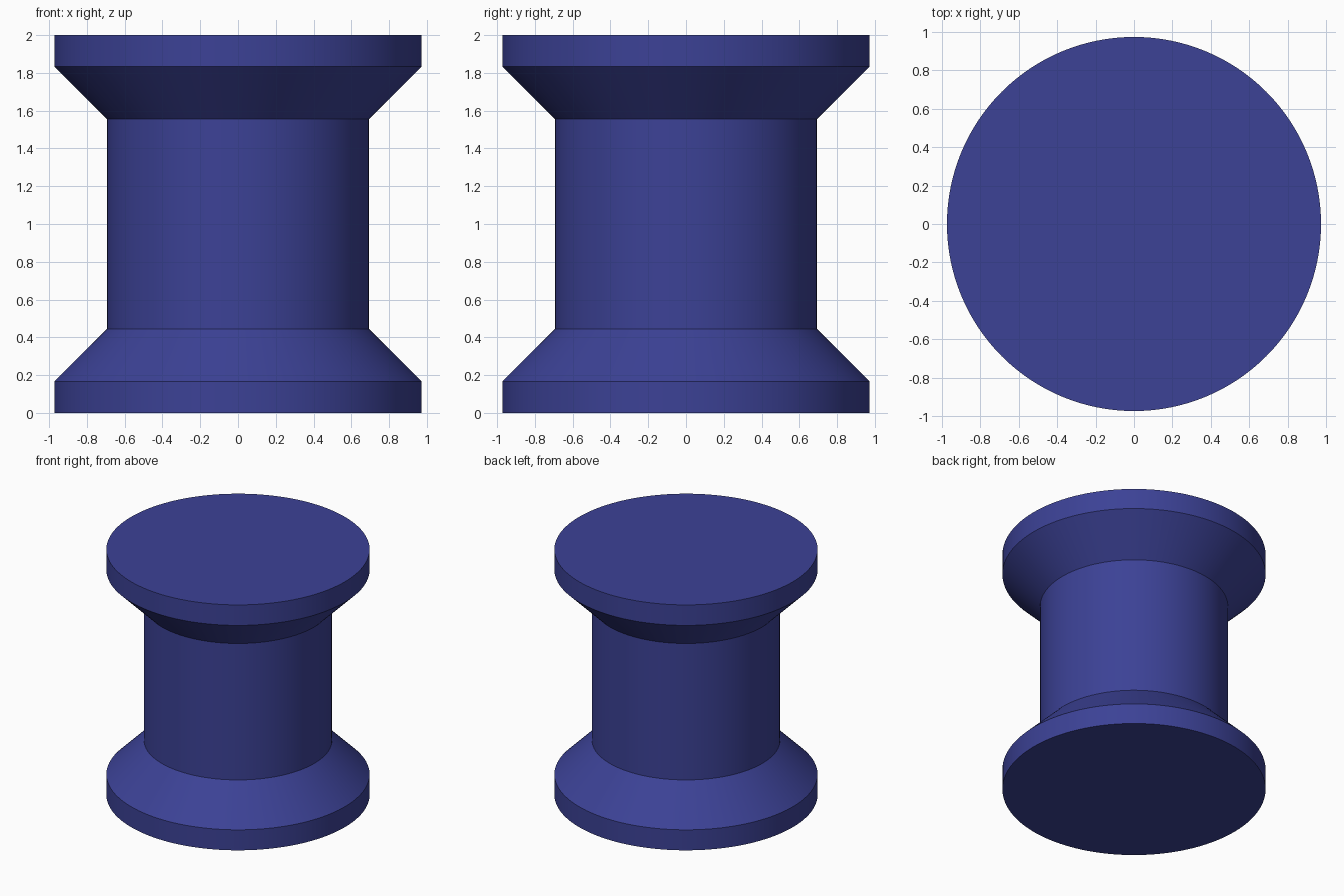
import bpy, bmesh, math

if "Cube" in bpy.data.objects:
    bpy.data.objects.remove(bpy.data.objects["Cube"])

SIDES = 128
RIM_R, CORE_R = 0.972, 0.694
# Outline of the lower half: (radius, height); the upper half mirrors it about z = 1
lower = [(RIM_R, 0.0), (RIM_R, 0.167), (CORE_R, 0.444)]
profile = lower + [(r, 2.0 - z) for r, z in reversed(lower)]

blue = bpy.data.materials.new("deep_blue")
blue.diffuse_color = (0.045, 0.054, 0.305, 1.0)
blue.use_nodes = True
blue.node_tree.nodes["Principled BSDF"].inputs["Base Color"].default_value = blue.diffuse_color

# Spool body: stacked rings, bridged and capped
bm = bmesh.new()
rings = []
for r, z in profile:
    rings.append([bm.verts.new((r * math.cos(2 * math.pi * i / SIDES),
                                r * math.sin(2 * math.pi * i / SIDES), z))
                  for i in range(SIDES)])
for a, b in zip(rings, rings[1:]):
    for i in range(SIDES):
        j = (i + 1) % SIDES
        bm.faces.new((a[i], a[j], b[j], b[i]))
bm.faces.new(rings[-1])
bm.faces.new(rings[0][::-1])
bm.normal_update()

mesh = bpy.data.meshes.new("spool")
bm.to_mesh(mesh)
bm.free()
mesh.materials.append(blue)
spool = bpy.data.objects.new("spool", mesh)
bpy.context.collection.objects.link(spool)

# Smooth round walls, crisp edges between the bands
bpy.context.view_layer.objects.active = spool
spool.select_set(True)
bpy.ops.object.shade_smooth_by_angle(angle=math.radians(30))
